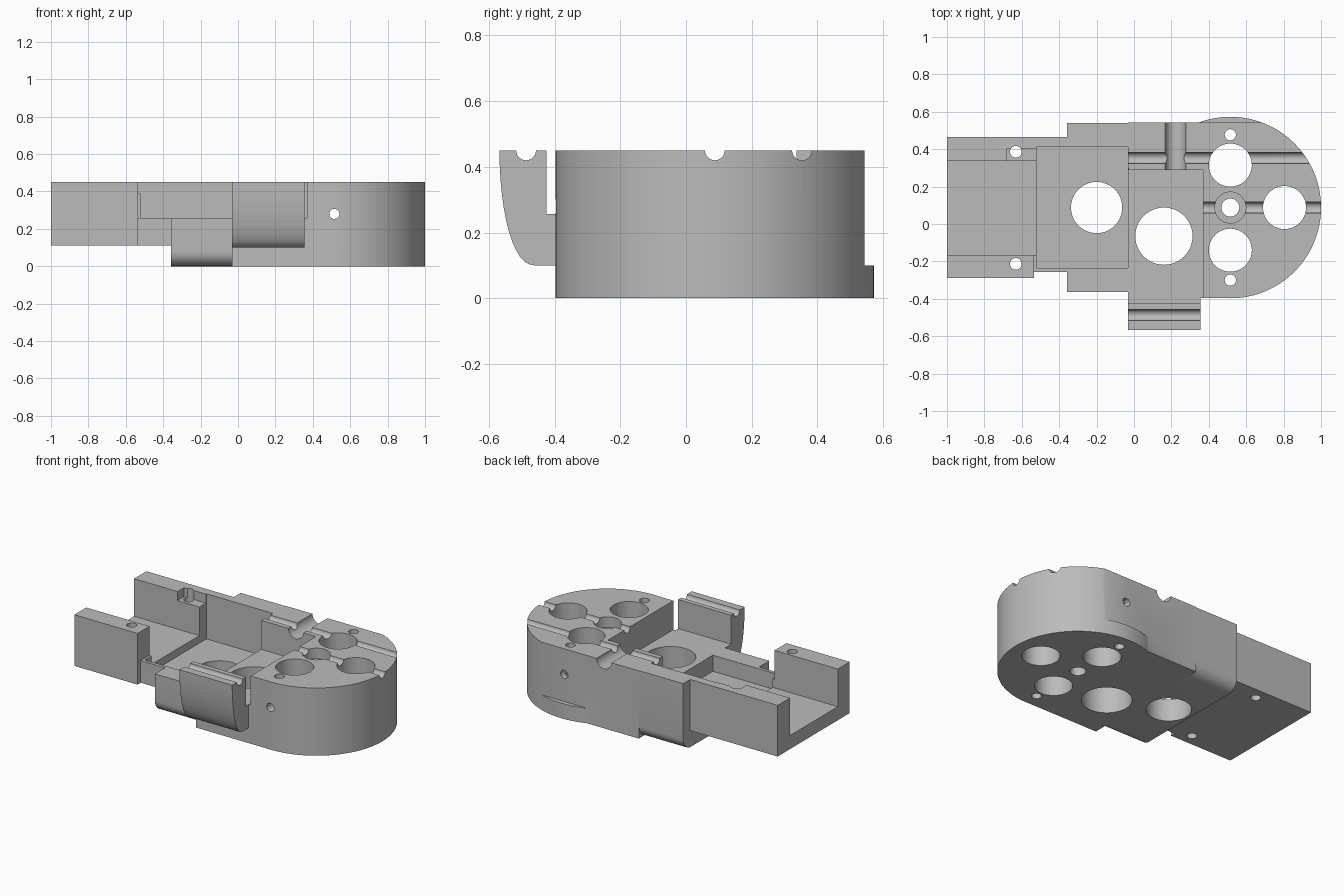
import bpy, bmesh, math
from mathutils import Matrix

if "Cube" in bpy.data.objects:
    bpy.data.objects.remove(bpy.data.objects["Cube"])

grey = bpy.data.materials.new("plain grey")
grey.use_nodes = True
grey.diffuse_color = (0.5, 0.5, 0.5, 1)
grey.node_tree.nodes["Principled BSDF"].inputs["Base Color"].default_value = (0.5, 0.5, 0.5, 1)


def add_object(name, bm):
    bmesh.ops.recalc_face_normals(bm, faces=bm.faces)
    mesh = bpy.data.meshes.new(name)
    bm.to_mesh(mesh)
    bm.free()
    mesh.materials.append(grey)
    obj = bpy.data.objects.new(name, mesh)
    bpy.context.collection.objects.link(obj)
    return obj


def box(name, x0, x1, y0, y1, z0, z1):
    bm = bmesh.new()
    bmesh.ops.create_cube(bm, size=1)
    for v in bm.verts:
        v.co = ((x0 + x1) / 2 + v.co.x * (x1 - x0),
                (y0 + y1) / 2 + v.co.y * (y1 - y0),
                (z0 + z1) / 2 + v.co.z * (z1 - z0))
    return add_object(name, bm)


def rod(name, centre, radius, length, axis="Z", sides=48):
    turn = {"X": Matrix.Rotation(math.pi / 2, 4, "Y"),
            "Y": Matrix.Rotation(math.pi / 2, 4, "X"), "Z": Matrix()}[axis]
    bm = bmesh.new()
    bmesh.ops.create_cone(bm, cap_ends=True, segments=sides, radius1=radius,
                          radius2=radius, depth=length,
                          matrix=Matrix.Translation(centre) @ turn)
    return add_object(name, bm)


def prism_x(name, profile, x0, x1):
    """Extrude a y-z profile along x."""
    bm = bmesh.new()
    face = bm.faces.new([bm.verts.new((x0, y, z)) for y, z in profile])
    new = bmesh.ops.extrude_face_region(bm, geom=[face])["geom"]
    bmesh.ops.translate(bm, vec=(x1 - x0, 0, 0),
                        verts=[g for g in new if isinstance(g, bmesh.types.BMVert)])
    return add_object(name, bm)


def combine(target, tools, operation):
    """Apply booleans one by one and discard the tools."""
    for tool in tools:
        mod = target.modifiers.new("join", "BOOLEAN")
        mod.operation, mod.solver, mod.object = operation, "EXACT", tool
        graph = bpy.context.evaluated_depsgraph_get()
        mesh = bpy.data.meshes.new_from_object(target.evaluated_get(graph))
        target.modifiers.clear()
        target.data = mesh
        bpy.data.objects.remove(tool)


TOP, FLOOR = 0.45, 0.257
CX, CY, R = 0.515, 0.088, 0.485

# Round head with its rear flat above a thin flange
body = rod("main_body", (CX, CY, TOP / 2), R, TOP, sides=128)
combine(body, [box("rear_flat", -0.2, 1.1, 0.543, 0.8, 0.1, 0.6)], "DIFFERENCE")

# Middle section with rounded lower long edges
r = 0.08
y0, y1 = -0.363, 0.539
arc = [i * math.pi / 16 for i in range(9)]
profile = [(y0 + r - r * math.cos(a), r - r * math.sin(a)) for a in arc]
profile += [(y1 - r + r * math.sin(a), r - r * math.cos(a)) for a in arc]
profile += [(y1, TOP), (y0, TOP)]
combine(body, [
    box("middle", -0.033, CX, CY - R + 0.001, 0.543, 0, TOP),
    prism_x("rounded_middle", profile, -0.357, 0.05),
    box("tail", -1, -0.3, -0.257, 0.466, 0.11, TOP),
    box("tail_front_rail", -1, -0.535, -0.29, -0.2, 0.11, TOP),
], "UNION")

# Open floor, deep pocket and tail channel
combine(body, [
    box("open_floor", -0.034, 0.37, -0.7, 0.29, FLOOR, 0.6),
    box("front_ledge", -0.535, -0.03, -0.7, 0.3, FLOOR, 0.6),
    box("pocket", -0.52, -0.033, -0.235, 0.411, 0.15, 0.6),
    box("channel", -1.1, -0.515, -0.165, 0.337, 0.2, 0.6),
    box("rail_notch", -0.68, -0.51, 0.32, 0.405, 0.39, 0.6),
], "DIFFERENCE")

# Vertical holes: x, y, radius
holes = [(-0.2, 0.088, 0.137), (0.16, -0.065, 0.153),
         (CX, 0.315, 0.115), (CX, -0.14, 0.115), (0.805, CY, 0.115),
         (CX, CY, 0.048), (CX, 0.477, 0.03), (CX, -0.3, 0.03),
         (-0.632, 0.386, 0.031), (-0.632, -0.213, 0.031)]
cutters = [rod("hole", (x, y, 0.2), rad, 1) for x, y, rad in holes]
cutters.append(rod("counterbore", (CX, CY, TOP), 0.083, 0.14))

# Top grooves and the cross pin hole
cutters += [
    rod("long_groove", (0.5, 0.353, TOP), 0.03, 1.07, "X", 32),
    rod("centre_groove", (0.8, CY, TOP), 0.03, 0.9, "X", 32),
    rod("cross_groove", (0.222, 0.45, TOP), 0.055, 0.4, "Y", 32),
    rod("cross_pin_hole", (CX, 0.08, 0.28), 0.027, 1.3, "Y", 24),
]
combine(body, cutters, "DIFFERENCE")

# Curved side clip with a groove along its top
outer = [(-0.46 - 0.108 * math.sin(t * math.pi / 2) ** 0.9,
          0.1 + 0.35 * (1 - math.cos(t * math.pi / 2)))
         for t in [i / 12 for i in range(13)]]
clip = prism_x("side_clip", outer + [(-0.425, TOP), (-0.425, FLOOR),
                                     (-0.39, FLOOR), (-0.39, 0.1)], -0.033, 0.355)
combine(clip, [rod("clip_groove", (0.16, -0.487, TOP), 0.03, 0.6, "X", 32)], "DIFFERENCE")

# Smooth curved walls, crisp edges
for obj in (body, clip):
    bpy.ops.object.select_all(action="DESELECT")
    obj.select_set(True)
    bpy.context.view_layer.objects.active = obj
    bpy.ops.object.shade_smooth_by_angle(angle=math.radians(25))
